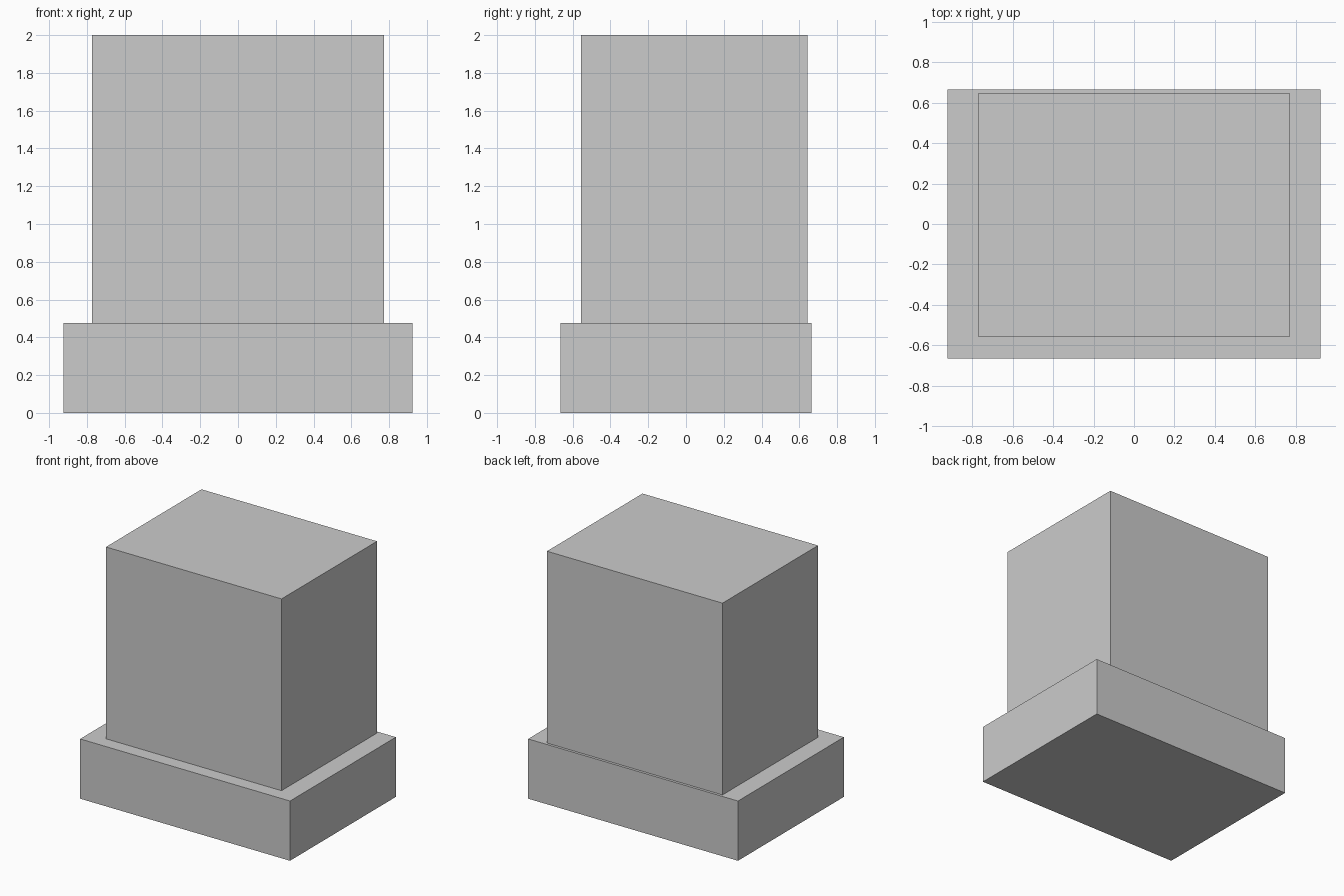
import bpy

if "Cube" in bpy.data.objects:
    bpy.data.objects.remove(bpy.data.objects["Cube"])


def box(name, lo, hi):
    """Axis-aligned box between two opposite corners."""
    centre = [(a + b) / 2 for a, b in zip(lo, hi)]
    bpy.ops.mesh.primitive_cube_add(size=1, location=centre)
    obj = bpy.context.object
    obj.name = name
    obj.scale = [b - a for a, b in zip(lo, hi)]
    bpy.ops.object.transform_apply(location=False, rotation=False, scale=True)
    return obj


BASE_TOP = 0.475

# Wide low plinth
box("base", (-0.923, -0.665, 0), (0.923, 0.665, BASE_TOP))

# Tall block, set towards the back of the plinth
box("upper_block", (-0.772, -0.556, BASE_TOP), (0.772, 0.644, 2.0))
